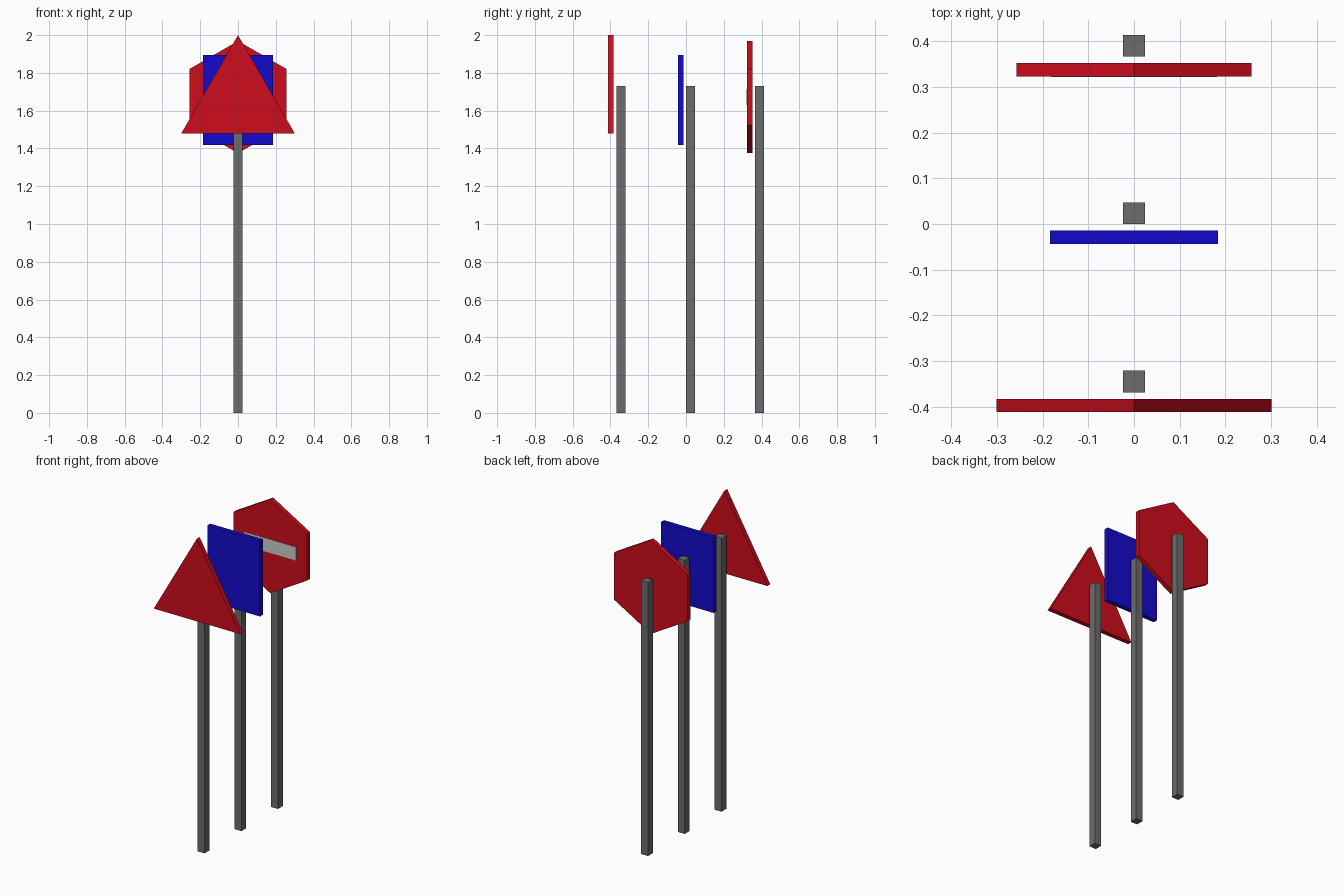
import bpy
from math import cos, sin, pi

if "Cube" in bpy.data.objects:
    bpy.data.objects.remove(bpy.data.objects["Cube"])


def material(name, rgb):
    m = bpy.data.materials.new(name)
    m.diffuse_color = (*rgb, 1)
    m.use_nodes = True
    m.node_tree.nodes["Principled BSDF"].inputs["Base Color"].default_value = m.diffuse_color
    return m


def prism(name, outline, y0, y1, mat=None):
    """Extrude an (x, z) outline, counter-clockwise from the front, from y0 back to y1."""
    n = len(outline)
    verts = [(x, y, z) for y in (y0, y1) for x, z in outline]
    faces = [list(range(n)), list(range(2 * n - 1, n - 1, -1))]
    faces += [(i, i + n, (i + 1) % n + n, (i + 1) % n) for i in range(n)]
    mesh = bpy.data.meshes.new(name)
    mesh.from_pydata(verts, [], faces)
    if mat:
        mesh.materials.append(mat)
    obj = bpy.data.objects.new(name, mesh)
    bpy.context.collection.objects.link(obj)
    return obj


def rect(hx, z0, z1):
    return [(-hx, z0), (hx, z0), (hx, z1), (-hx, z1)]


def polygon(sides, r, zc):
    return [(r * cos(pi / 2 + 2 * pi * i / sides), zc + r * sin(pi / 2 + 2 * pi * i / sides))
            for i in range(sides)]


red = material("sign_red", (0.62, 0.004, 0.012))
blue = material("sign_blue", (0.007, 0.003, 0.6))
steel = material("post_grey", (0.15, 0.15, 0.15))

# Three signs, each floating just in front of its square post
signs = [
    ("triangle", polygon(3, 0.348, 1.652), -0.345, red),
    ("square", rect(0.184, 1.417, 1.895), 0.0235, blue),
    ("hexagon", polygon(6, 0.297, 1.672), 0.39, red),
]
for name, outline, y, mat in signs:
    prism(name + "_post", rect(0.0238, 0, 1.73), y - 0.0238, y + 0.0238, steel)
    prism(name + "_sign", outline, y - 0.067, y - 0.038, mat)

# Pale bar across the front of the hexagon sign
prism("hexagon_bar", rect(0.182, 1.63, 1.715), 0.3215, 0.326)
